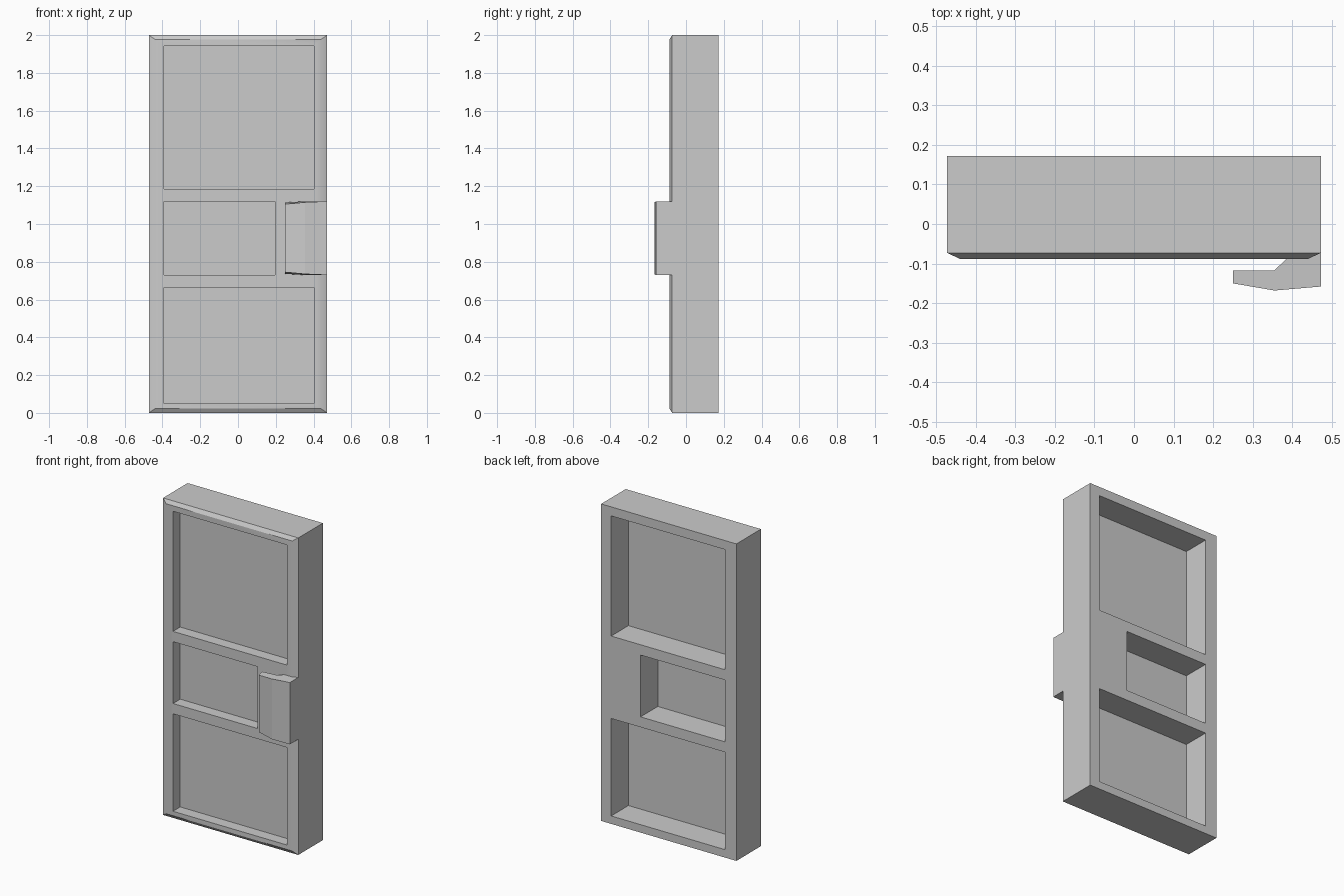
import bpy, bmesh, math

if "Cube" in bpy.data.objects:
    bpy.data.objects.remove(bpy.data.objects["Cube"])

HALF_W, HEIGHT = 0.472, 2.0
FRONT, EDGE, BACK = -0.088, -0.073, 0.172   # front face, chamfer start, back face
CH = 0.032                                   # chamfer width
# openings: x0, x1, z0, z1
OPENINGS = {
    "upper": (-0.392, 0.402, 1.185, 1.943),
    "middle": (-0.392, 0.197, 0.73, 1.12),
    "lower": (-0.392, 0.402, 0.05, 0.665),
}


def loft(name, rings):
    """Solid through matching rings of points, capped at both ends."""
    bm = bmesh.new()
    loops = [[bm.verts.new(p) for p in ring] for ring in rings]
    n = len(loops[0])
    for a, b in zip(loops, loops[1:]):
        for i in range(n):
            j = (i + 1) % n
            bm.faces.new((a[i], a[j], b[j], b[i]))
    bm.faces.new(loops[0])
    bm.faces.new(loops[-1])
    bmesh.ops.recalc_face_normals(bm, faces=bm.faces[:])
    mesh = bpy.data.meshes.new(name)
    bm.to_mesh(mesh)
    bm.free()
    obj = bpy.data.objects.new(name, mesh)
    bpy.context.collection.objects.link(obj)
    return obj


def rect(x0, x1, z0, z1, y):
    return [(x0, y, z0), (x1, y, z0), (x1, y, z1), (x0, y, z1)]


def activate(obj):
    bpy.ops.object.select_all(action='DESELECT')
    obj.select_set(True)
    bpy.context.view_layer.objects.active = obj


# Door frame: slab with a chamfered front rim
outer = (-HALF_W, HALF_W, 0, HEIGHT)
inner = (-HALF_W + CH, HALF_W - CH, CH * 0.7, HEIGHT - CH * 0.7)
frame = loft("door_frame", [rect(*outer, BACK), rect(*outer, EDGE), rect(*inner, FRONT)])

# Openings cut through the frame, each filled with a thin panel
for label, box in OPENINGS.items():
    cutter = loft(label + "_cutter", [rect(*box, -0.3), rect(*box, 0.3)])
    cutter.hide_render = True
    mod = frame.modifiers.new(label + "_opening", 'BOOLEAN')
    mod.operation = 'DIFFERENCE'
    mod.solver = 'EXACT'
    mod.object = cutter
    activate(frame)
    bpy.ops.object.modifier_apply(modifier=mod.name)
    bpy.data.objects.remove(cutter)
    loft(label + "_panel", [rect(*box, -0.016), rect(*box, 0.0)])

activate(frame)
bpy.ops.object.shade_smooth_by_angle(angle=math.radians(32))

# Pull handle: hooked profile (x, y, end inset) mirrored about its mid height
profile = [(HALF_W, EDGE, 0), (0.40, -0.078, 0), (0.385, FRONT, 0), (0.355, -0.117, 0),
           (0.25, -0.117, 0.006), (0.25, -0.15, 0.015), (0.355, -0.168, 0.005),
           (HALF_W, -0.158, 0)]
loft("pull_handle", [[(x, y, 0.73 + d) for x, y, d in profile],
                     [(x, y, 1.12 - d) for x, y, d in profile]])
